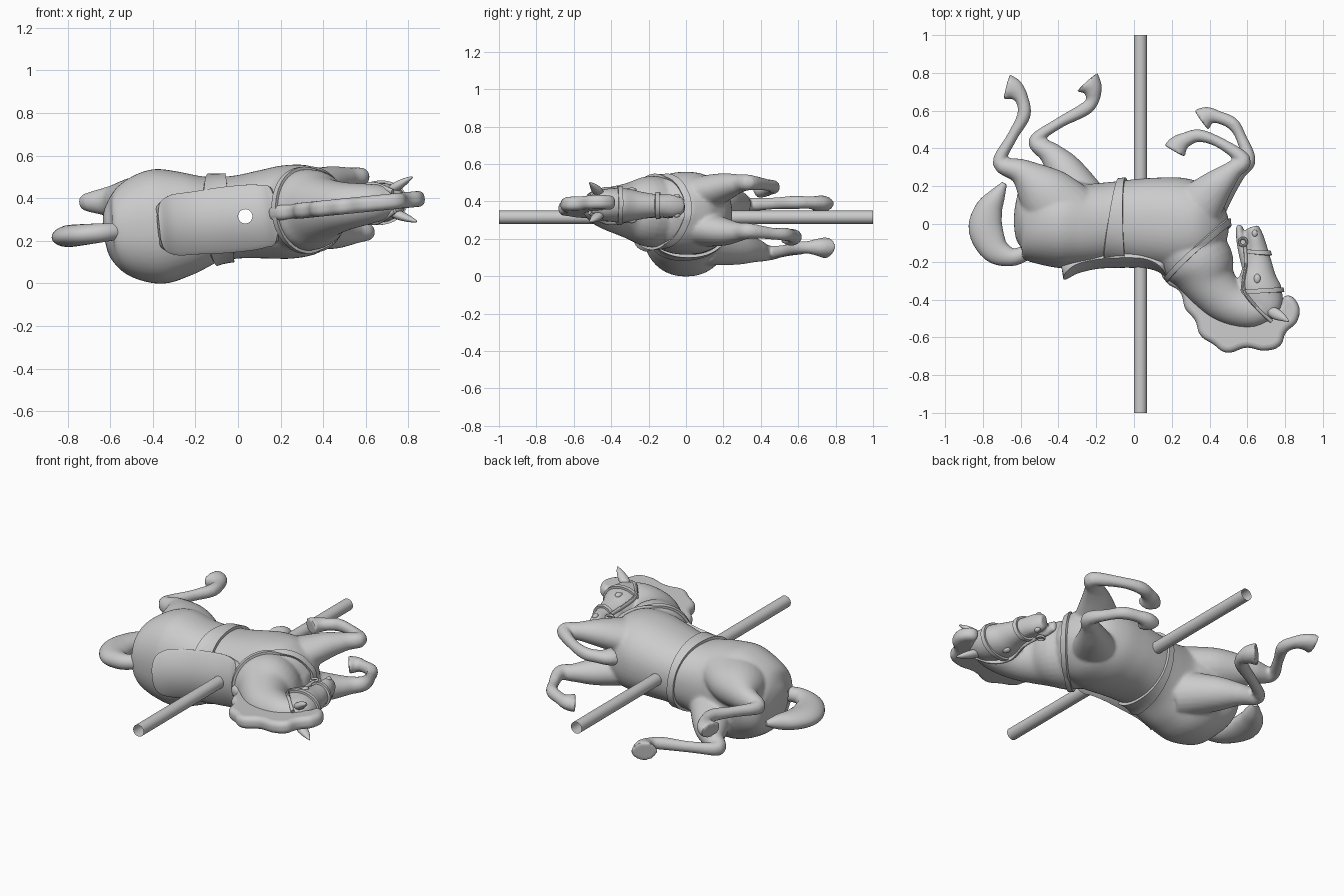
import bpy, bmesh, math
from mathutils import Vector, Matrix

if "Cube" in bpy.data.objects:
    bpy.data.objects.remove(bpy.data.objects["Cube"])

GREY = bpy.data.materials.new("plain grey")
GREY.diffuse_color = (0.6, 0.6, 0.6, 1)
GREY.use_nodes = True
GREY.node_tree.nodes["Principled BSDF"].inputs["Base Color"].default_value = GREY.diffuse_color
horse_parts = []


def add_object(name, mesh, horse=True):
    ob = bpy.data.objects.new(name, mesh)
    bpy.context.collection.objects.link(ob)
    mesh.materials.clear()
    mesh.materials.append(GREY)
    if horse:
        horse_parts.append(ob)
    return ob


def from_bmesh(name, bm, horse=True):
    mesh = bpy.data.meshes.new(name)
    bm.to_mesh(mesh)
    bm.free()
    return add_object(name, mesh, horse)


def spline(pts, sub):
    """Smooth curve through tuples of any length."""
    p = [Vector(q) for q in pts]
    out = []
    for i in range(len(p) - 1):
        a, b, c, d = p[max(i - 1, 0)], p[i], p[i + 1], p[min(i + 2, len(p) - 1)]
        for k in range(sub):
            t = k / sub
            out.append(0.5 * (2 * b + (c - a) * t + (2 * a - 5 * b + 4 * c - d) * t ** 2
                              + (3 * b - a - 3 * c + d) * t ** 3))
    return out + [p[-1]]


def loft(name, sections, sides=24, sub=5, power=1):
    """Elliptical tube through (x, y, z, in-plane radius, sideways radius); power < 1 is boxier."""
    pts = spline(sections, sub)
    bm = bmesh.new()
    rings = []
    for i, s in enumerate(pts):
        t = Vector(pts[min(i + 1, len(pts) - 1)][:3]) - Vector(pts[max(i - 1, 0)][:3])
        t.normalize()
        n = Vector((t.y, -t.x, 0)).normalized()
        b = n.cross(t)
        ring = []
        for k in range(sides):
            a = 2 * math.pi * k / sides
            c, d = (math.copysign(abs(v) ** power, v) for v in (math.cos(a), math.sin(a)))
            ring.append(bm.verts.new(Vector(s[:3]) + n * max(s[3], .003) * c
                                     + b * max(s[4], .003) * d))
        rings.append(ring)
    for r0, r1 in zip(rings, rings[1:]):
        for k in range(sides):
            j = (k + 1) % sides
            bm.faces.new((r0[k], r0[j], r1[j], r1[k]))
    bm.faces.new(rings[0])
    bm.faces.new(rings[-1])
    bmesh.ops.recalc_face_normals(bm, faces=bm.faces)
    return from_bmesh(name, bm)


def apply_modifier(ob, kind, **settings):
    mod = ob.modifiers.new(kind.title(), kind)
    for key, value in settings.items():
        setattr(mod, key, value)
    bpy.ops.object.select_all(action='DESELECT')
    bpy.context.view_layer.objects.active = ob
    ob.select_set(True)
    bpy.ops.object.modifier_apply(modifier=mod.name)


def strap(name, source, planes, thickness):
    """Slice of a surface between two planes, thickened outwards."""
    bm = bmesh.new()
    bm.from_mesh(source)
    for co, no in planes:
        bmesh.ops.bisect_plane(bm, geom=bm.verts[:] + bm.edges[:] + bm.faces[:],
                               plane_co=co, plane_no=no, clear_outer=True)
    ob = from_bmesh(name, bm)
    apply_modifier(ob, 'SOLIDIFY', thickness=thickness, offset=1)


def band(co, no, half):
    co, no = Vector(co), Vector(no).normalized()
    return [(co + no * half, no), (co - no * half, -no)]


# Body masses: the horse lies on its side, back towards -y, head towards +x
trunk = loft("body", [
    (-.635, .02, -.005, .04, .04), (-.62, .02, -.005, .12, .11), (-.57, .02, -.006, .195, .185),
    (-.48, .005, -.007, .22, .245), (-.37, 0, -.007, .235, .27), (-.25, -.005, -.005, .22, .245),
    (-.12, .01, 0, .212, .202), (0, .012, 0, .225, .195), (.12, .008, 0, .238, .208),
    (.24, 0, 0, .245, .22), (.36, -.01, 0, .22, .205), (.45, -.01, 0, .15, .14),
    (.5, -.01, 0, .05, .05)], 48, 6, .9)
neck = loft("neck", [
    (.22, -.06, 0, .18, .18), (.345, -.2, 0, .185, .19), (.41, -.32, 0, .14, .145),
    (.5, -.41, 0, .12, .115), (.62, -.455, 0, .1, .095), (.7, -.44, 0, .08, .08)], 32)
head = loft("head", [
    (.745, -.5, 0, .045, .05), (.715, -.45, 0, .09, .08), (.675, -.37, 0, .115, .092),
    (.66, -.3, 0, .105, .088), (.66, -.22, 0, .078, .07), (.655, -.14, 0, .058, .06),
    (.645, -.07, 0, .045, .06), (.63, -.015, 0, .033, .045)], 32)
jaw = loft("jaw", [
    (.63, -.25, 0, .05, .05), (.59, -.15, 0, .035, .045), (.567, -.07, 0, .024, .042),
    (.56, -.005, 0, .018, .03)])
head_mesh = head.data.copy()

# Legs, each ending in a flat hoof
hind_near = loft("hind_leg", [
    (-.36, .05, .1, .19, .14), (-.47, .17, .118, .15, .12), (-.585, .275, .132, .072, .075),
    (-.70, .325, .14, .04, .042), (-.635, .46, .14, .029, .032), (-.572, .575, .14, .036, .036),
    (-.582, .66, .14, .036, .034), (-.622, .71, .14, .056, .042), (-.664, .725, .14, .072, .048)])
hind_far = loft("hind_leg", [
    (-.27, .11, -.1, .13, .13), (-.38, .28, -.12, .098, .095), (-.46, .375, -.13, .062, .062),
    (-.54, .44, -.135, .036, .042), (-.42, .53, -.135, .029, .032), (-.28, .605, -.135, .036, .036),
    (-.235, .65, -.135, .034, .034), (-.235, .715, -.135, .053, .05), (-.263, .753, -.135, .075, .058)])
knee = [(.34, .08, .09, .14, .1), (.45, .2, .12, .09, .075), (.54, .285, .13, .052, .05),
        (.595, .34, .13, .04, .042)]
front_near = loft("front_leg", knee + [
    (.47, .43, .13, .029, .032), (.36, .468, .13, .034, .036), (.29, .447, .13, .04, .036),
    (.25, .42, .13, .054, .042), (.228, .386, .13, .064, .048)])
front_far = loft("front_leg", [(x, y, -z, r, q) for x, y, z, r, q in knee] + [
    (.555, .46, -.14, .029, .032), (.51, .532, -.14, .034, .036), (.43, .567, -.14, .034, .034),
    (.38, .572, -.14, .05, .042), (.343, .55, -.14, .067, .048)])

# Blend body, neck, head and legs into one skin
masses = [trunk, neck, head, jaw, hind_near, hind_far, front_near, front_far]
bpy.ops.object.select_all(action='DESELECT')
for ob in masses:
    ob.select_set(True)
for ob in masses[1:]:
    horse_parts.remove(ob)
bpy.context.view_layer.objects.active = trunk
bpy.ops.object.join()
apply_modifier(trunk, 'REMESH', mode='VOXEL', voxel_size=.0095)
apply_modifier(trunk, 'SMOOTH', factor=.5, iterations=7)

# Harness straps cut from the skin
skin = trunk.data
strap("girth", skin, [((-.035, -.2, 0), (1, .02, 0)), ((-.155, -.2, 0), (-.985, .17, 0))], .016)
strap("breast_strap", skin, band((.335, -.145, 0), (.68, -.73, 0), .014), .014)
strap("browband", head_mesh, band((.67, -.355, 0), (-.05, 1, 0), .012), .012)
strap("noseband", head_mesh, band((.655, -.15, 0), (.1, 1, 0), .011), .012)

# Tail
loft("tail", [
    (-.57, -.15, -.01, .04, .04), (-.65, -.175, -.01, .048, .045), (-.74, -.135, -.01, .075, .05),
    (-.79, -.03, -.01, .09, .052), (-.775, .07, -.01, .075, .05), (-.73, .15, -.01, .045, .042),
    (-.69, .215, -.01, .014, .015)])

# Mane: wavy slab with rounded edges along the crest
curve = bpy.data.curves.new("mane", 'CURVE')
curve.dimensions, curve.fill_mode = '2D', 'BOTH'
curve.extrude, curve.bevel_depth, curve.offset, curve.bevel_resolution = .007, .03, -.03, 4
outline = [(.15, -.25), (.175, -.31), (.245, -.36), (.275, -.45), (.325, -.51), (.355, -.59),
           (.42, -.635), (.49, -.68), (.6, -.655), (.7, -.67), (.775, -.645), (.808, -.575),
           (.87, -.51), (.87, -.42), (.81, -.38), (.775, -.43), (.74, -.45), (.6, -.47),
           (.46, -.42), (.34, -.33), (.24, -.21)]
line = curve.splines.new('BEZIER')
line.bezier_points.add(len(outline) - 1)
line.use_cyclic_u = True
for point, (x, y) in zip(line.bezier_points, outline):
    point.co = (x, y, 0)
    point.handle_left_type = point.handle_right_type = 'AUTO'
helper = bpy.data.objects.new("mane_curve", curve)
bpy.context.collection.objects.link(helper)
mane_mesh = bpy.data.meshes.new_from_object(
    helper.evaluated_get(bpy.context.evaluated_depsgraph_get()))
bpy.data.objects.remove(helper)
add_object("mane", mane_mesh)

# Saddle: curved sheet over the back, (x, top y, half width)
rows = spline([(-.372, -.295, .06), (-.355, -.29, .115), (-.3, -.262, .143), (-.2, -.238, .148),
               (-.08, -.232, .155), (.05, -.234, .155), (.12, -.25, .147), (.16, -.275, .135),
               (.185, -.29, .06)], 4)
bm = bmesh.new()
grid = []
for x, y, w in rows:
    zs = [w * (k / 8 - 1) for k in range(17)]
    grid.append([bm.verts.new((x, y + 2.2 * z * z, z - .008)) for z in zs])
for a, b in zip(grid, grid[1:]):
    for k in range(16):
        bm.faces.new((a[k], b[k], b[k + 1], a[k + 1]))
bm.normal_update()
if sum(f.normal.y for f in bm.faces) > 0:
    bmesh.ops.reverse_faces(bm, faces=bm.faces)
saddle = from_bmesh("saddle", bm)
apply_modifier(saddle, 'SOLIDIFY', thickness=.05, offset=-1)
apply_modifier(saddle, 'BEVEL', width=.012, segments=3, limit_method='ANGLE', angle_limit=.8)

# Ears, eyes, nostrils, cheek straps and bit rings on both sides
for s in (1, -1):
    loft("ear", [(.72, -.455, .05 * s, .022, .02), (.76, -.475, .07 * s, .03, .022),
                 (.8, -.495, .09 * s, .02, .015), (.833, -.515, .105 * s, .004, .004)], 16)
    loft("cheek_strap", [(.597, -.12, .05 * s, .01, .012), (.6, -.22, .05 * s, .01, .014),
                         (.59, -.34, .076 * s, .01, .014), (.65, -.43, .087 * s, .01, .014),
                         (.735, -.515, .045 * s, .01, .012)], 10)
    for name, spot, size in (("eye", (.664, -.29, .082 * s), (.018, .026, .014)),
                             ("nostril", (.648, -.05, .05 * s), (.015, .02, .014))):
        bm = bmesh.new()
        bmesh.ops.create_uvsphere(bm, u_segments=16, v_segments=10, radius=1)
        bm.transform(Matrix.Translation(spot) @ Matrix.Diagonal((*size, 1)))
        from_bmesh(name, bm)
    bpy.ops.mesh.primitive_torus_add(location=(.585, -.095, .052 * s), major_radius=.02,
                                     minor_radius=.007, major_segments=24, minor_segments=8)
    ring = bpy.context.object
    ring.name = "bit_ring"
    ring.data.transform(ring.matrix_world)
    ring.matrix_world = Matrix()
    ring.data.materials.append(GREY)
    horse_parts.append(ring)

# Tilt the whole horse slightly, resting on the ground
tilt = Matrix.Translation((0, 0, .312)) @ Matrix.Rotation(-.1, 4, 'Y')
for ob in horse_parts:
    ob.data.transform(tilt)


# Pole: open tube through the horse, with a matching hole
def tube(name, radius, length, caps):
    bm = bmesh.new()
    bmesh.ops.create_cone(bm, cap_ends=caps, segments=32, radius1=radius, radius2=radius, depth=length)
    bm.transform(Matrix.Translation((.034, 0, .315)) @ Matrix.Rotation(math.pi / 2, 4, 'X'))
    return from_bmesh(name, bm, False)


pole = tube("pole", .035, 2, False)
cutter = tube("pole_cutter", .0335, 2.2, True)
cutter.hide_render = True
for ob in (trunk, saddle):
    apply_modifier(ob, 'BOOLEAN', operation='DIFFERENCE', object=cutter)
bpy.data.objects.remove(cutter)

# Smooth shading with crisp hoof and strap edges
bpy.ops.object.select_all(action='DESELECT')
for ob in horse_parts + [pole]:
    ob.select_set(True)
bpy.context.view_layer.objects.active = pole
bpy.ops.object.shade_smooth_by_angle(angle=math.radians(45))
